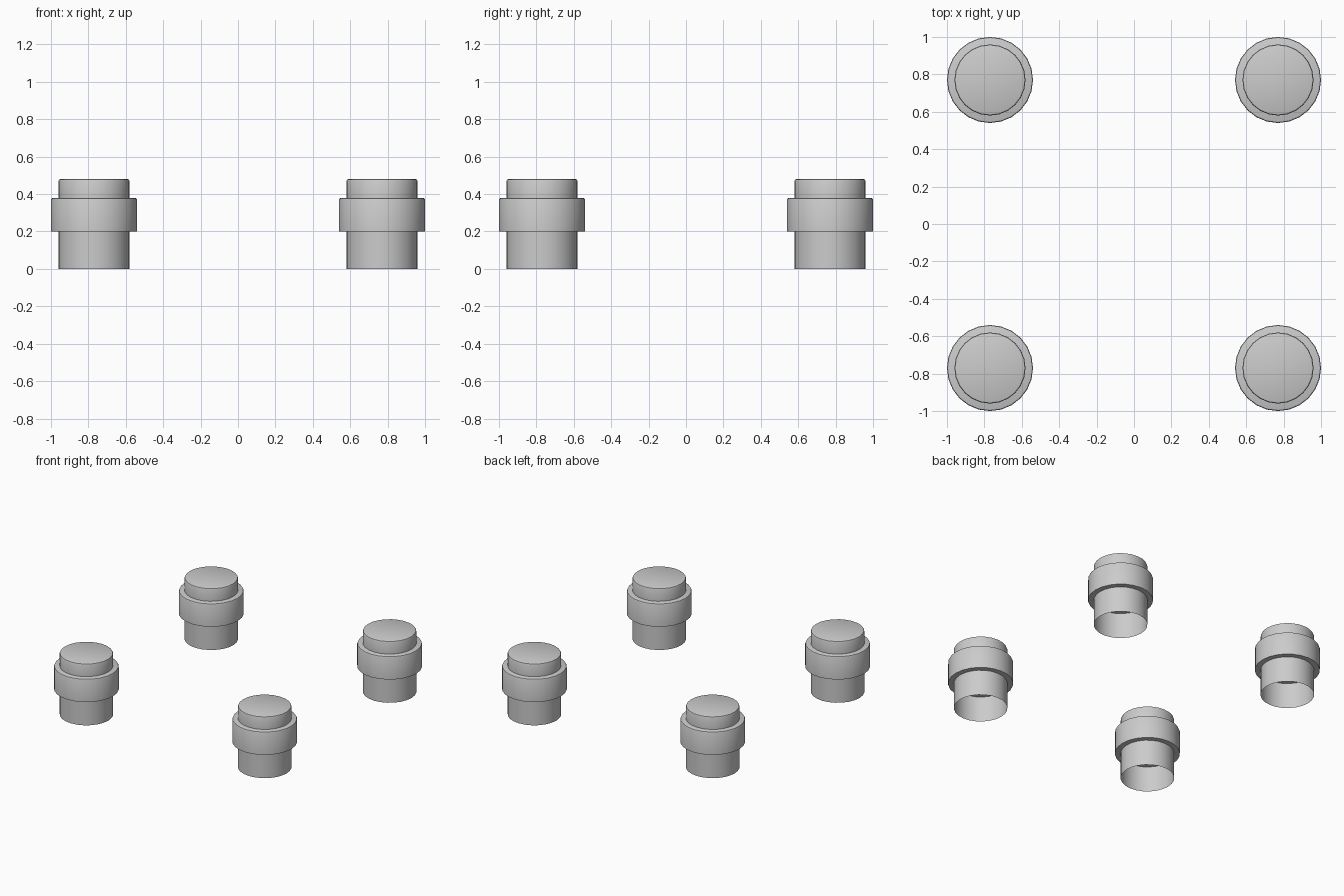
import bpy, bmesh, math

if "Cube" in bpy.data.objects:
    bpy.data.objects.remove(bpy.data.objects["Cube"], do_unlink=True)

SIDES = 24
SPACING = 0.77

grey = bpy.data.materials.new("plain grey")
grey.use_nodes = True
colour = (0.6, 0.6, 0.6, 1)
grey.diffuse_color = colour
grey.node_tree.nodes["Principled BSDF"].inputs["Base Color"].default_value = colour


def lathe(name, profile, x, y, cap_bottom=False, cap_top=False):
    """Sweep (radius, height) points around a vertical axis."""
    bm = bmesh.new()
    rings = []
    for r, z in profile:
        angles = [2 * math.pi * i / SIDES for i in range(SIDES)]
        rings.append([bm.verts.new((r * math.cos(a), r * math.sin(a), z)) for a in angles])
    for low, high in zip(rings, rings[1:]):
        for i in range(SIDES):
            j = (i + 1) % SIDES
            bm.faces.new((low[i], low[j], high[j], high[i]))
    if cap_bottom:
        bm.faces.new(rings[0][::-1])
    if cap_top:
        bm.faces.new(rings[-1])
    mesh = bpy.data.meshes.new(name)
    bm.to_mesh(mesh)
    bm.free()
    mesh.materials.append(grey)
    obj = bpy.data.objects.new(name, mesh)
    obj.location = (x, y, 0)
    bpy.context.collection.objects.link(obj)
    bpy.ops.object.select_all(action="DESELECT")
    obj.select_set(True)
    bpy.context.view_layer.objects.active = obj
    bpy.ops.object.shade_smooth_by_angle(angle=math.radians(30))


for end, sy in (("front", -1), ("back", 1)):
    for side, sx in (("right", -1), ("left", 1)):
        x, y = sx * SPACING, sy * SPACING
        tag = f"{end}_{side}"
        # Open tube at the base
        lathe(f"{tag}_tube", [(0.19, 0), (0.19, 0.2)], x, y)
        # Wide collar with a softened top edge
        lathe(f"{tag}_collar", [(0.23, 0.2), (0.23, 0.37), (0.227, 0.377), (0.22, 0.38)],
              x, y, cap_bottom=True, cap_top=True)
        # Raised cap with a softened top edge
        lathe(f"{tag}_cap", [(0.19, 0.38), (0.19, 0.47), (0.187, 0.477), (0.18, 0.48)],
              x, y, cap_top=True)
